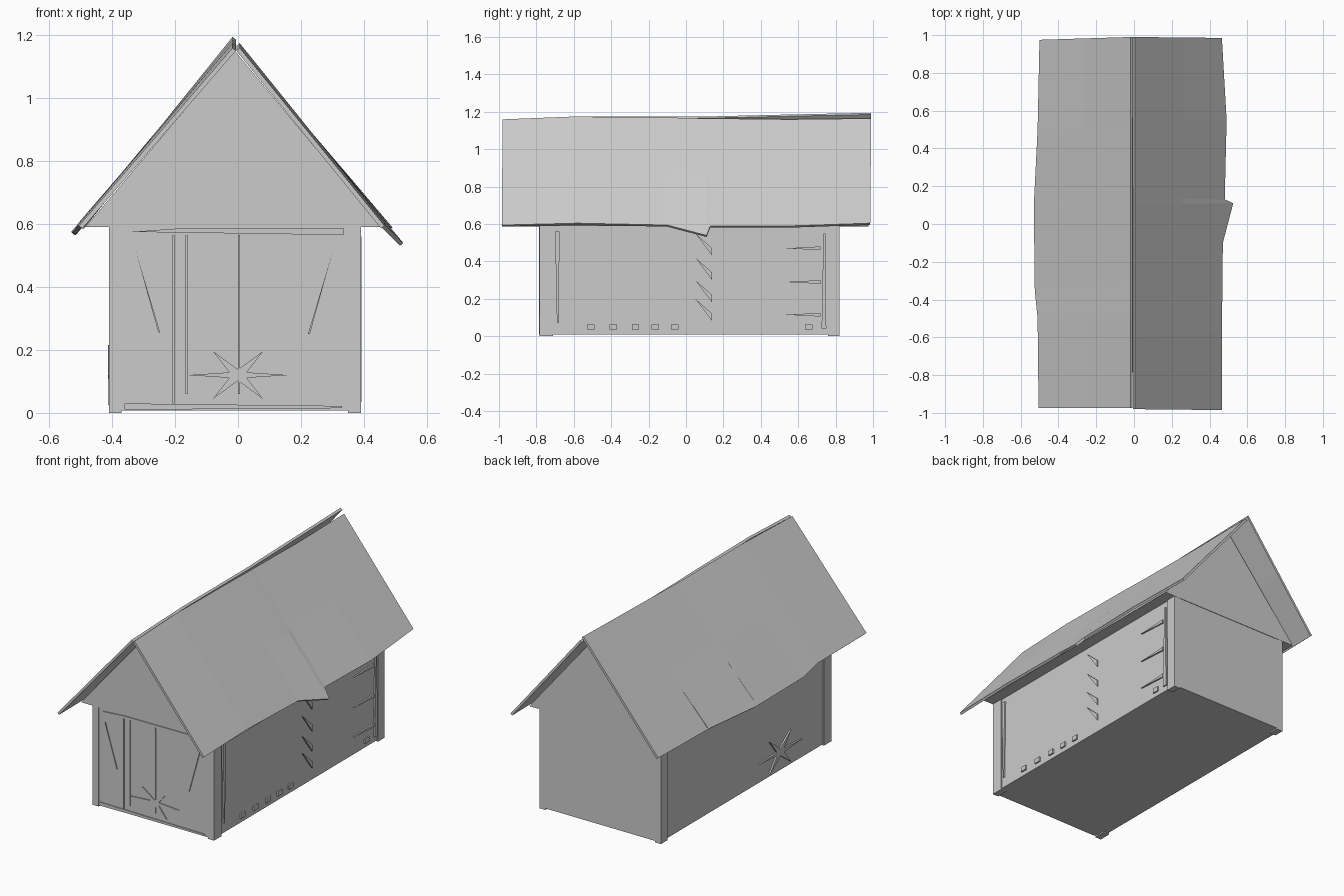
import bpy, bmesh, math
from mathutils import Vector

if "Cube" in bpy.data.objects:
    bpy.data.objects.remove(bpy.data.objects["Cube"])

grey = bpy.data.materials.new("plain grey")
grey.diffuse_color = (0.6, 0.6, 0.6, 1)
grey.use_nodes = True
grey.node_tree.nodes["Principled BSDF"].inputs["Base Color"].default_value = grey.diffuse_color


def add(name, verts, faces):
    me = bpy.data.meshes.new(name)
    me.from_pydata(verts, [], faces)
    bm = bmesh.new()
    bm.from_mesh(me)
    bmesh.ops.recalc_face_normals(bm, faces=bm.faces)
    bm.to_mesh(me)
    bm.free()
    me.materials.append(grey)
    ob = bpy.data.objects.new(name, me)
    bpy.context.collection.objects.link(ob)
    return ob


def box(name, x0, x1, y0, y1, z0, z1):
    v = [(x, y, z) for x in (x0, x1) for y in (y0, y1) for z in (z0, z1)]
    return add(name, v, [(0, 1, 3, 2), (4, 6, 7, 5), (0, 4, 5, 1),
                         (2, 3, 7, 6), (0, 2, 6, 4), (1, 5, 7, 3)])


def plate(name, pts, normal, t=0.006):
    """Thin raised plate from a flat outline."""
    n, off = len(pts), Vector(normal) * t
    v = [Vector(p) for p in pts] + [Vector(p) + off for p in pts]
    f = [tuple(range(n)), tuple(range(n, 2 * n))]
    f += [(i, (i + 1) % n, n + (i + 1) % n, n + i) for i in range(n)]
    return add(name, v, f)


# Walls and corner posts
XL, XR, YF, YB, ZT = -0.41, 0.39, -0.78, 0.82, 0.59
box("walls", XL + 0.006, XR - 0.006, YF, YB, 0.008, ZT)
for side, x0, x1 in (("left", XL, XL + 0.04), ("right", XR - 0.04, XR)):
    box("front_post_" + side, x0, x1, YF - 0.002, YF + 0.07, 0, ZT)
    box("back_post_" + side, x0, x1, YB - 0.06, YB + 0.002, 0, ZT)

# Attic block forming the gables and eave soffits
prof = [(-0.485, ZT), (0.455, ZT), (-0.01, 1.15)]
add("gable_block", [(x, y, z) for y in (YF - 0.003, YB + 0.003) for x, z in prof],
    [(0, 1, 2), (3, 5, 4), (0, 3, 4, 1), (1, 4, 5, 2), (2, 5, 3, 0)])


# Uneven roof sheets: stations of (ridge y, eave y, ridge z, eave x, eave z)
def roof(name, ridge_x, stations):
    v, f = [], []
    for ry, ey, rz, ex, ez in stations:
        a, b = Vector((ridge_x, ry, rz)), Vector((ex, ey, ez))
        v += [a, a.lerp(b, 0.5), b]
    for i in range(len(stations) - 1):
        for j in (0, 1):
            a = 3 * i + j
            f.append((a, a + 1, a + 4, a + 3))
    ob = add(name, v, f)
    m = ob.modifiers.new("thickness", "SOLIDIFY")
    m.thickness, m.offset = 0.014, 0
    return ob


roof("roof_right", 0.0, [
    (-0.98, -0.985, 1.155, 0.46, 0.59), (-0.6, -0.58, 1.17, 0.46, 0.60),
    (-0.1, -0.1, 1.165, 0.465, 0.59), (0.1, 0.11, 1.16, 0.52, 0.535),
    (0.14, 0.13, 1.16, 0.475, 0.585), (0.55, 0.55, 1.155, 0.485, 0.585),
    (0.99, 0.985, 1.16, 0.46, 0.60)])
roof("roof_left", -0.012, [
    (-0.975, -0.975, 1.155, -0.50, 0.59), (-0.5, -0.5, 1.17, -0.505, 0.59),
    (-0.3, -0.35, 1.17, -0.52, 0.57), (0.1, 0.1, 1.17, -0.525, 0.57),
    (0.52, 0.5, 1.18, -0.505, 0.59), (0.99, 0.975, 1.19, -0.495, 0.59)])

# Door boards, sill and lintel on the front
F = (0, -1, 0)


def front(name, pts):
    plate(name, [(x, YF, z) for x, z in pts], F)


front("sill", [(-0.36, 0.01), (0.33, 0.015), (0.33, 0.022), (-0.36, 0.03)])
front("lintel", [(-0.34, 0.575), (0.335, 0.565), (0.335, 0.588), (-0.2, 0.585)])
for x, z0 in ((-0.205, 0.03), (-0.163, 0.06), (0.003, 0.06)):
    front("door_seam", [(x - 0.003, z0), (x + 0.003, z0), (x + 0.003, 0.565), (x - 0.003, 0.565)])
front("door_brace_left", [(-0.325, 0.515), (-0.253, 0.255), (-0.247, 0.255)])
front("door_brace_right", [(0.3, 0.51), (0.222, 0.25), (0.228, 0.25)])


# Crossed slivers on the front and the left wall
def star(cx, cz, r):
    out = []
    for i in range(12):
        a, k = math.pi * i / 6, (1 if i % 2 == 0 else 0.2)
        out.append((cx + r * k * math.cos(a), cz + 0.55 * r * k * math.sin(a)))
    return out


front("front_cross", star(0.0, 0.12, 0.16))
plate("left_cross", [(XL + 0.006, y, z) for y, z in star(-0.3, 0.12, 0.2)], (-1, 0, 0), 0.009)


# Side wall fittings
def side(name, pts):
    plate(name, [(XR - 0.006, y, z) for y, z in pts], (1, 0, 0), 0.009)


for y in (-0.51, -0.39, -0.27, -0.165, -0.06, 0.655):
    side("foot_block", [(y - 0.02, 0.035), (y + 0.02, 0.035), (y + 0.02, 0.063), (y - 0.02, 0.063)])
for z in (0.55, 0.42, 0.3, 0.2):
    side("spike", [(0.05, z), (0.14, z - 0.12), (0.14, z - 0.08)])
for z in (0.47, 0.29, 0.115):
    side("hinge", [(0.53, z), (0.72, z - 0.01), (0.72, z + 0.01)])
side("back_strip", [(0.725, 0.04), (0.75, 0.04), (0.745, 0.55), (0.735, 0.55)])
side("front_strip", [(-0.69, 0.07), (-0.683, 0.07), (-0.675, 0.56), (-0.7, 0.56)])

# Raised slivers on the left roof sheet
nl = Vector((-0.76, 0, 0.65)).normalized()
for y in (0.09, 0.52):
    plate("roof_sliver", [(x, y + dy, 1.178 + 1.16 * x) for x, dy in
                          ((-0.5, 0.0), (-0.3, -0.01), (-0.22, 0.02))], nl, 0.009)
